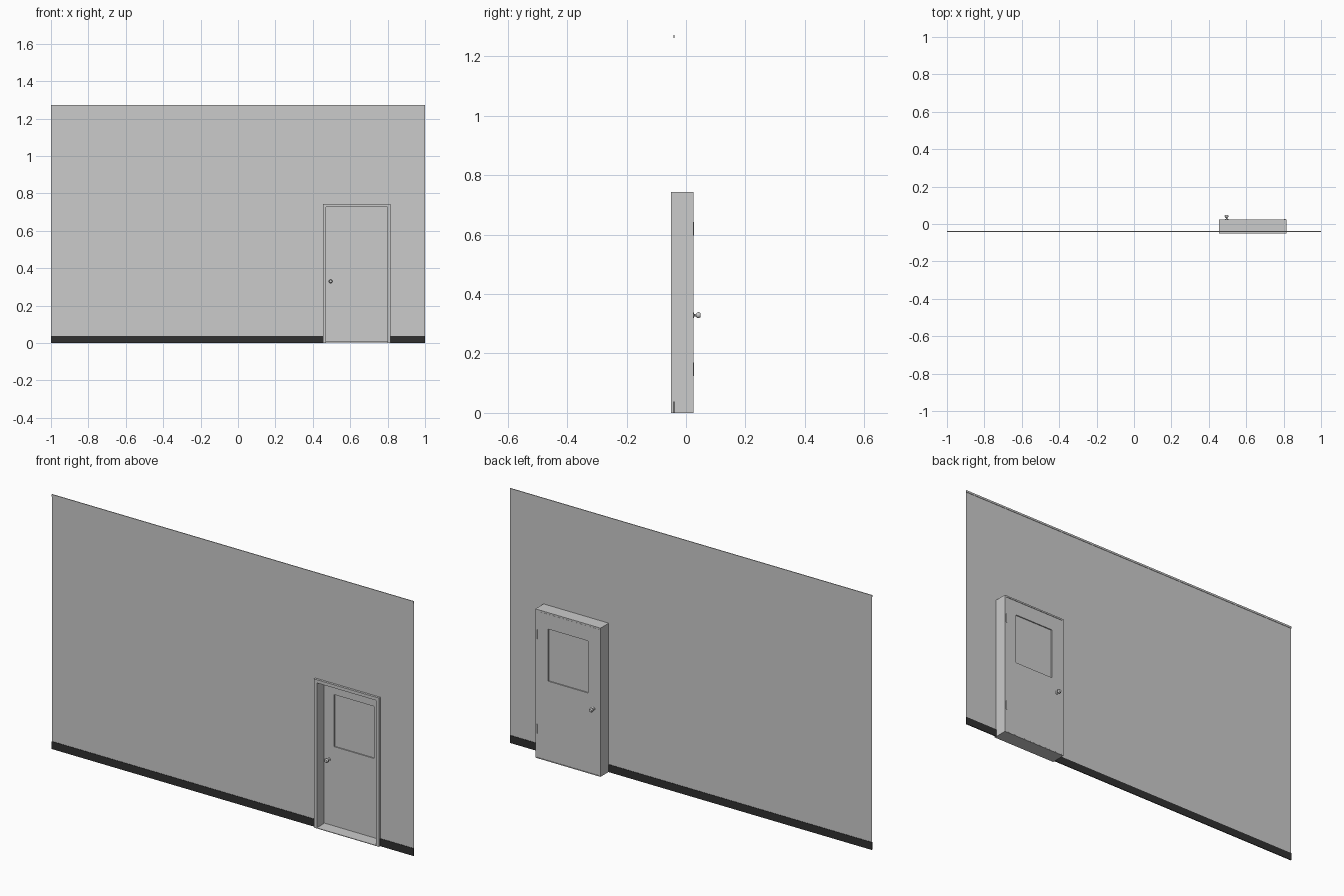
import bpy, bmesh, math
from mathutils import Matrix, Vector

if "Cube" in bpy.data.objects:
    bpy.data.objects.remove(bpy.data.objects["Cube"])

WALL_Y, WALL_TOP = -0.04, 1.272
X0, X1, TOP = 0.455, 0.815, 0.743          # outer door frame
FRONT, BACK = -0.051, 0.025


def finish(name, bm, colour=None):
    bmesh.ops.recalc_face_normals(bm, faces=bm.faces)
    mesh = bpy.data.meshes.new(name)
    bm.to_mesh(mesh)
    bm.free()
    obj = bpy.data.objects.new(name, mesh)
    bpy.context.collection.objects.link(obj)
    if colour:
        mat = bpy.data.materials.new(name + "_colour")
        mat.diffuse_color = colour
        mat.use_nodes = True
        mat.node_tree.nodes["Principled BSDF"].inputs["Base Color"].default_value = mat.diffuse_color
        mesh.materials.append(mat)
    return obj


def box(name, x0, x1, y0, y1, z0, z1, colour=None):
    bm = bmesh.new()
    size = Vector((x1 - x0, y1 - y0, z1 - z0))
    mid = Vector((x0 + x1, y0 + y1, z0 + z1)) / 2
    bmesh.ops.create_cube(bm, size=1, matrix=Matrix.Translation(mid) @ Matrix.Diagonal(size).to_4x4())
    return finish(name, bm, colour)


def rect_loft(name, stations, closed):
    """Join rectangles (x0, x1, z0, z1, y) in a ring; open ones have no bottom side."""
    bm = bmesh.new()
    loops = [[bm.verts.new(p) for p in ((a, y, c), (a, y, d), (b, y, d), (b, y, c))]
             for a, b, c, d, y in stations]
    n = len(loops)
    for i in range(n):
        p, q = loops[i], loops[(i + 1) % n]
        for j in range(4 if closed else 3):
            k = (j + 1) % 4
            bm.faces.new((p[j], p[k], q[k], q[j]))
    if not closed:
        for j in (0, 3):
            bm.faces.new([lp[j] for lp in loops])
    return finish(name, bm)


def knob(name, y, side):
    """Turned door knob standing on the door face at y."""
    bm = bmesh.new()
    profile = [(0, 0), (.009, 0), (.009, .002), (.004, .004), (.004, .009), (.008, .012),
               (.010, .016), (.010, .020), (.007, .0245), (0, .0255)]
    cx, cz = 0.495, 0.329
    verts = [bm.verts.new((cx + r, y + side * h, cz)) for r, h in profile]
    edges = [bm.edges.new(e) for e in zip(verts, verts[1:])]
    bmesh.ops.spin(bm, geom=verts + edges, cent=(cx, y, cz), axis=(0, 1, 0),
                   angle=2 * math.pi, steps=20)
    bmesh.ops.remove_doubles(bm, verts=bm.verts, dist=1e-5)
    return smooth(finish(name, bm))


def smooth(obj):
    bpy.ops.object.select_all(action='DESELECT')
    obj.select_set(True)
    bpy.context.view_layer.objects.active = obj
    bpy.ops.object.shade_smooth_by_angle(angle=math.radians(40))
    return obj


# Wall sheet with the doorway left out
bm = bmesh.new()
outline = [(-1, 0), (X0, 0), (X0, TOP), (X1, TOP), (X1, 0), (1, 0), (1, WALL_TOP), (-1, WALL_TOP)]
bm.faces.new([bm.verts.new((x, WALL_Y, z)) for x, z in outline])
finish("wall", bm)

# Skirting and top trim
dark = (0.03, 0.03, 0.03, 1)
for name, a, b in (("skirting_left", -1, X0), ("skirting_right", X1, 1)):
    box(name, a, b, WALL_Y - .002, WALL_Y + .002, 0, 0.038, dark)
box("top_trim", -1, 1, WALL_Y - .002, WALL_Y + .002, 1.262, WALL_TOP)

# Rebated door frame and threshold
rebate = [(0, FRONT), (.016, FRONT), (.016, .008), (.008, .008), (.008, BACK), (0, BACK)]
rect_loft("door_frame", [(X0 + i, X1 - i, 0, TOP - i, y) for i, y in rebate], False)
box("threshold", X0 + .008, X1 - .008, FRONT, BACK, 0, 0.003)

# Door leaf with window opening, and its pane
leaf = (X0 + .009, X1 - .009, 0.004, TOP - .009)
window = (0.525, 0.745, 0.40, 0.66)
D0, D1 = 0.009, 0.024
rect_loft("door_leaf", [(*leaf, D0), (*window, D0), (*window, D1), (*leaf, D1)], True)
box("window_pane", window[0], window[1], .0145, .0185, window[2], window[3])

# Knobs on both faces
knob("knob_back", D1, 1)
knob("knob_front", D0, -1)

# Hinge barrels
for name, z in (("hinge_lower", 0.147), ("hinge_upper", 0.62)):
    bm = bmesh.new()
    bmesh.ops.create_cone(bm, cap_ends=True, segments=12, radius1=.003, radius2=.003, depth=.046,
                          matrix=Matrix.Translation((X1 - .009, BACK - .0005, z)))
    smooth(finish(name, bm))
